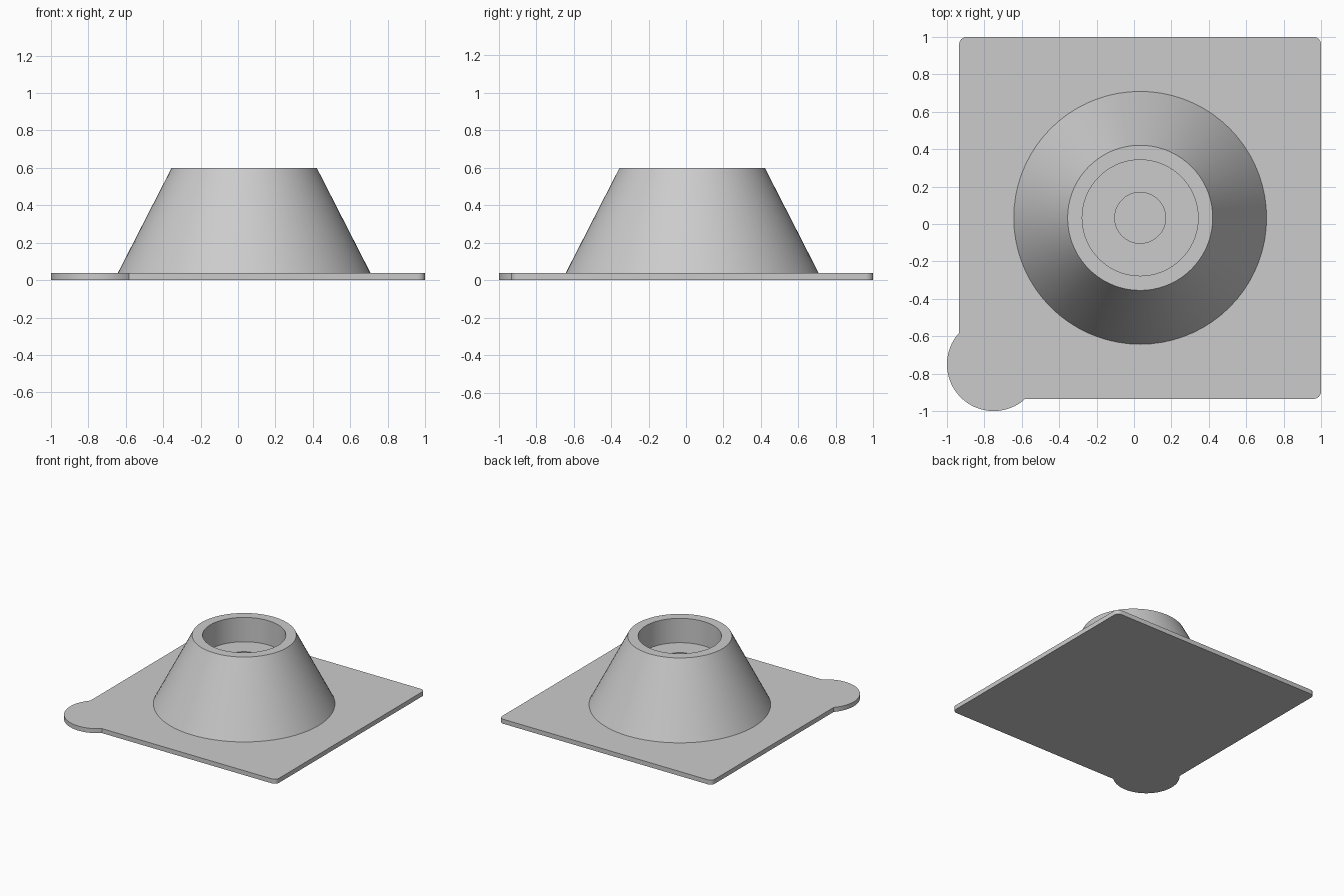
import bpy, bmesh, math

cube = bpy.data.objects.get("Cube")
if cube:
    bpy.data.objects.remove(cube, do_unlink=True)

grey = bpy.data.materials.new("light grey")
grey.use_nodes = True
grey.diffuse_color = (0.6, 0.6, 0.6, 1)
grey.node_tree.nodes["Principled BSDF"].inputs["Base Color"].default_value = grey.diffuse_color

THICK = 0.037          # plate thickness
LOW, HIGH = -0.935, 1  # plate edges, same on x and y
CENTRE = 0.033         # cone axis on x and y


def finish(bm, name):
    bmesh.ops.recalc_face_normals(bm, faces=bm.faces)
    mesh = bpy.data.meshes.new(name)
    bm.to_mesh(mesh)
    bm.free()
    obj = bpy.data.objects.new(name, mesh)
    bpy.context.collection.objects.link(obj)
    mesh.materials.append(grey)
    bpy.ops.object.select_all(action='DESELECT')
    obj.select_set(True)
    bpy.context.view_layer.objects.active = obj
    bpy.ops.object.shade_smooth_by_angle(angle=math.radians(30))
    return obj


def arc(cx, cy, r, start, end, steps):
    angles = [math.radians(start + (end - start) * i / steps) for i in range(steps + 1)]
    return [(cx + r * math.cos(a), cy + r * math.sin(a)) for a in angles]


# Base plate: three rounded corners and a round tab on the fourth
r = 0.04
tab_c, tab_r = -0.75, 0.25
meet = math.degrees(math.acos((LOW - tab_c) / tab_r))  # where the tab meets the left edge
outline = (arc(HIGH - r, LOW + r, r, -90, 0, 6)
           + arc(HIGH - r, HIGH - r, r, 0, 90, 6)
           + arc(LOW + r, HIGH - r, r, 90, 180, 6)
           + arc(tab_c, tab_c, tab_r, meet, 450 - meet, 48))
bm = bmesh.new()
face = bm.faces.new([bm.verts.new((x, y, 0)) for x, y in outline])
top = bmesh.ops.extrude_face_region(bm, geom=[face], use_keep_orig=True)
bmesh.ops.translate(bm, verts=[v for v in top["geom"] if isinstance(v, bmesh.types.BMVert)],
                    vec=(0, 0, THICK))
finish(bm, "base_plate")

# Cone: sloped wall, flat rim, wide recess and a narrow bore down to the plate
profile = [(0.676, THICK), (0.388, 0.6), (0.31, 0.6), (0.31, 0.4), (0.136, 0.4), (0.136, THICK)]
bm = bmesh.new()
verts = [bm.verts.new((x, 0, z)) for x, z in profile]
edges = [bm.edges.new(pair) for pair in zip(verts, verts[1:])]
bmesh.ops.spin(bm, geom=verts + edges, cent=(0, 0, 0), axis=(0, 0, 1),
               angle=math.tau, steps=72, use_merge=True)
bmesh.ops.remove_doubles(bm, verts=bm.verts, dist=0.0001)
bmesh.ops.translate(bm, verts=bm.verts, vec=(CENTRE, CENTRE, 0))
# Face the wall outward
cone = finish(bm, "cone_mount")
if max(cone.data.polygons, key=lambda p: p.area).normal.z < 0:
    cone.data.flip_normals()
